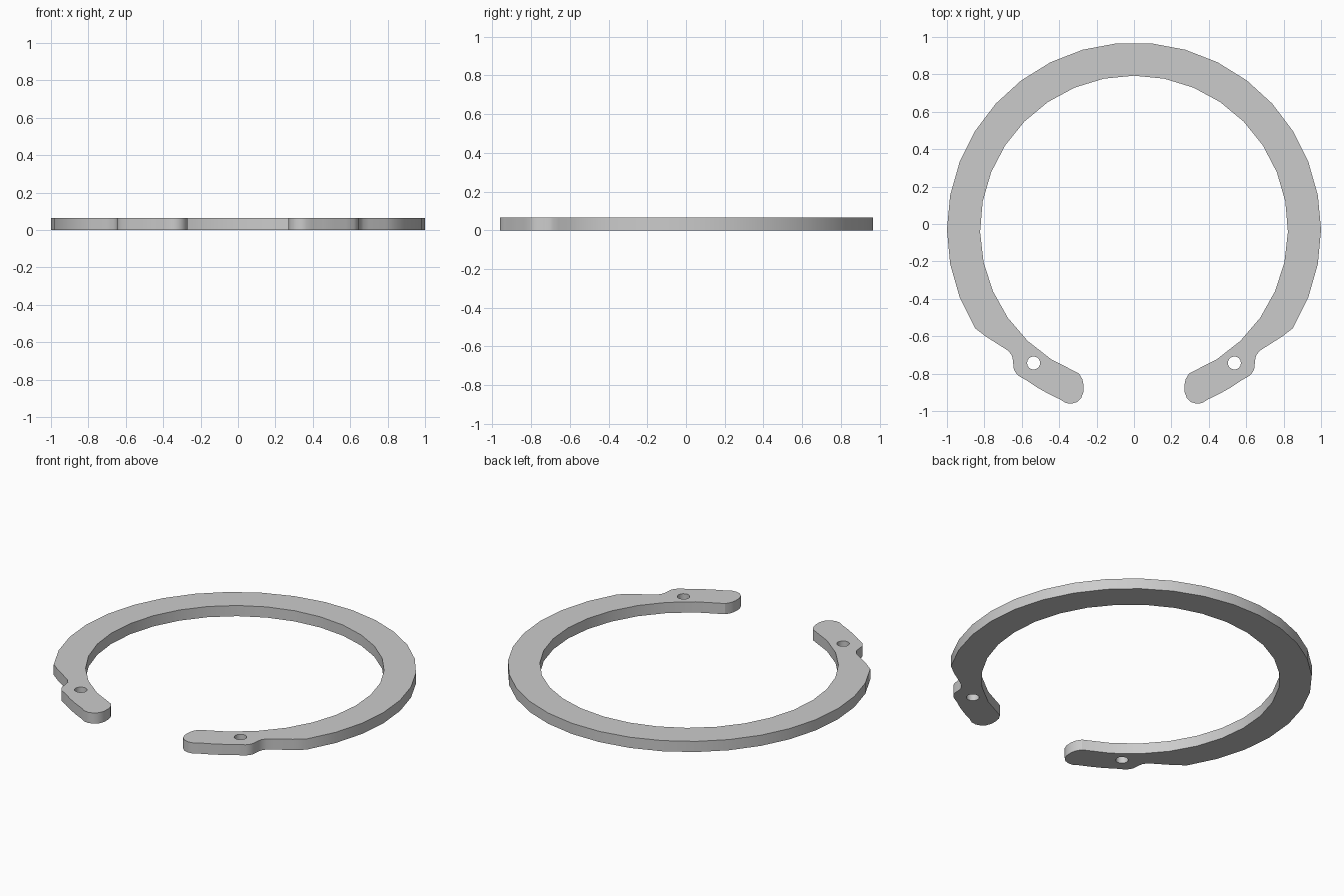
import bpy, bmesh
from math import sin, cos, radians, pi

if "Cube" in bpy.data.objects:
    bpy.data.objects.remove(bpy.data.objects["Cube"])

CY, R_OUT, R_IN, THICK = -0.03, 1.0, 0.823, 0.065


def arc(cx, cy, r, a0, a1, n):
    return [(cx + r * cos(radians(a0 + (a1 - a0) * i / n)),
             cy + r * sin(radians(a0 + (a1 - a0) * i / n))) for i in range(n + 1)]


def add_loop(bm, pts):
    vs = [bm.verts.new((x, y, 0)) for x, y in pts]
    for a, b in zip(vs, vs[1:] + vs[:1]):
        bm.edges.new((a, b))


# Right half of the outline: outer arc, neck, lug with rounded tip, inner arc
step = (90 + 31.8) / 11.5
half = arc(0, CY, R_OUT, 90 - step / 2, -31.8, 11)
half += [(0.79, -0.603), (0.70, -0.66), (0.67, -0.68), (0.652, -0.705), (0.647, -0.73),
         (0.644, -0.77), (0.636, -0.79), (0.62, -0.81)]
half += arc(0, CY, 0.99, -54.5, -66.5, 3)
half += [(0.365, -0.957), (0.335, -0.961), (0.305, -0.952), (0.282, -0.93), (0.271, -0.90),
         (0.27, -0.86), (0.276, -0.83)]
half += arc(0, CY, R_IN, -69, 90, 14)
mirrored = [(-x, y) for x, y in reversed(half[:-1])]

# Flat profile with two plier holes, extruded to thickness
bm = bmesh.new()
add_loop(bm, half + mirrored)
for s in (-1, 1):
    add_loop(bm, arc(s * 0.537, -0.743, 0.035, 0, 337.5, 15))
bmesh.ops.triangle_fill(bm, use_beauty=True, use_dissolve=False, edges=bm.edges[:])
res = bmesh.ops.extrude_face_region(bm, geom=bm.faces[:], use_keep_orig=True)
top = [g for g in res["geom"] if isinstance(g, bmesh.types.BMVert)]
bmesh.ops.translate(bm, verts=top, vec=(0, 0, THICK))
bmesh.ops.recalc_face_normals(bm, faces=bm.faces[:])

mesh = bpy.data.meshes.new("retaining_ring")
bm.to_mesh(mesh)
bm.free()
ring = bpy.data.objects.new("retaining_ring", mesh)
bpy.context.collection.objects.link(ring)
bpy.context.view_layer.objects.active = ring
ring.select_set(True)
bpy.ops.object.shade_smooth_by_angle(angle=radians(30))
